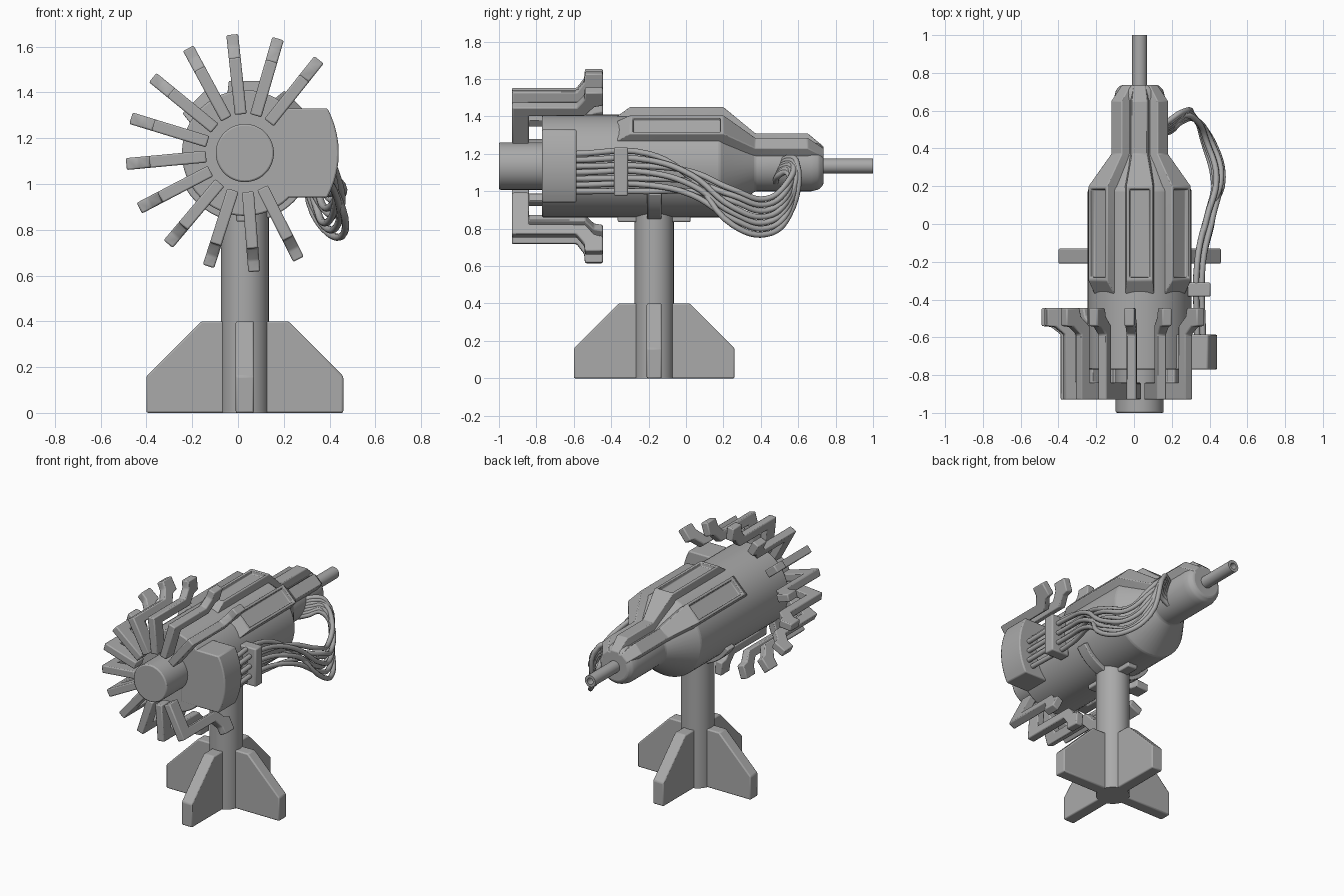
import bpy, bmesh
from math import sin, cos, pi, radians
from mathutils import Vector, Matrix

if "Cube" in bpy.data.objects:
    bpy.data.objects.remove(bpy.data.objects["Cube"])

grey = bpy.data.materials.new("plain_grey")
grey.use_nodes = True
grey.diffuse_color = (0.4, 0.4, 0.4, 1)
grey.node_tree.nodes["Principled BSDF"].inputs["Base Color"].default_value = (0.4, 0.4, 0.4, 1)

AXIS = Vector((0.03, 0, 1.135))      # barrel axis, running along y
POLE = Vector((0.03, -0.17, 0))      # stand axis, running along z


def finish(name, bm, bevel=0.0, matrix=Matrix()):
    bmesh.ops.recalc_face_normals(bm, faces=bm.faces)
    mesh = bpy.data.meshes.new(name)
    bm.to_mesh(mesh)
    bm.free()
    obj = bpy.data.objects.new(name, mesh)
    bpy.context.collection.objects.link(obj)
    mesh.materials.append(grey)
    obj.matrix_world = matrix
    if bevel:
        mod = obj.modifiers.new("Bevel", "BEVEL")
        mod.width, mod.segments, mod.limit_method = bevel, 2, "ANGLE"
    bpy.ops.object.select_all(action="DESELECT")
    obj.select_set(True)
    bpy.context.view_layer.objects.active = obj
    bpy.ops.object.shade_smooth_by_angle(angle=radians(32))
    return obj


def loft(name, rings, bevel=0.0, matrix=Matrix(), closed=True):
    """Skin a list of equal point rings and cap both ends."""
    bm = bmesh.new()
    loops = [[bm.verts.new(p) for p in ring] for ring in rings]
    n = len(loops[0])
    for a, b in zip(loops, loops[1:]):
        for i in range(n):
            bm.faces.new((a[i], a[(i + 1) % n], b[(i + 1) % n], b[i]))
    if closed:
        bm.faces.new(loops[0])
        bm.faces.new(loops[-1])
    return finish(name, bm, bevel, matrix)


def lathe(name, profile, bevel=0.0, sides=48):
    """Turn (y, radius) points around the barrel axis."""
    rings = [[(r * cos(2 * pi * i / sides), y, r * sin(2 * pi * i / sides))
              for i in range(sides)] for y, r in profile]
    return loft(name, rings, bevel, Matrix.Translation(AXIS))


def plate(name, outline, thickness, bevel, matrix):
    """Flat part: outline in local (x, z), thickness across local y."""
    rings = [[(a, s * thickness / 2, b) for a, b in outline] for s in (-1, 1)]
    return loft(name, rings, bevel, matrix)


def box(name, lo, hi, bevel=0.008):
    outline = [(lo[0], lo[2]), (hi[0], lo[2]), (hi[0], hi[2]), (lo[0], hi[2])]
    return plate(name, outline, hi[1] - lo[1], bevel,
                 Matrix.Translation((0, (lo[1] + hi[1]) / 2, 0)))


# Barrel, front hub and rear rod with a bored end
lathe("barrel", [(-0.77, 0.275), (0.18, 0.275), (0.37, 0.135), (0.67, 0.135),
                 (0.71, 0.125), (0.735, 0.1)], 0.008)
lathe("front_hub", [(-1, 0.127), (-0.75, 0.127)], 0.008)
lathe("rear_rod", [(0.7, 0.04), (1, 0.04), (1, 0.022), (0.93, 0.022)], sides=24)

# Raised ridges over the top of the barrel, each with a sunken slot
RIDGE = [(-0.37, 0.265, 0.075), (-0.3, 0.315, 0.07), (0.2, 0.315, 0.07),
         (0.37, 0.175, 0.04), (0.65, 0.175, 0.04), (0.735, 0.105, 0.03)]
for tilt in (-45, 0, 45):
    bm = bmesh.new()
    loops = [[bm.verts.new(p) for p in ((-w - 0.015, y, r * 0.55), (-w, y, r),
                                        (w, y, r), (w + 0.015, y, r * 0.55))]
             for y, r, w in RIDGE]
    for a, b in zip(loops, loops[1:]):
        for i in range(4):
            f = bm.faces.new((a[i], a[(i + 1) % 4], b[(i + 1) % 4], b[i]))
            if a is loops[1] and i == 1:
                top = f
    bm.faces.new(loops[0])
    bm.faces.new(loops[-1])
    bmesh.ops.recalc_face_normals(bm, faces=bm.faces)
    bmesh.ops.inset_individual(bm, faces=[top], thickness=0.022)
    bmesh.ops.inset_individual(bm, faces=[top], thickness=0.005, depth=-0.025)
    finish("top_ridge", bm, 0.005,
           Matrix.Translation(AXIS) @ Matrix.Rotation(radians(tilt), 4, "Y"))

# Prongs fanned around the front, open on the side housing
PRONG = [(-0.93, 0.17), (-0.84, 0.17), (-0.84, 0.36), (-0.54, 0.36), (-0.49, 0.42),
         (-0.445, 0.43), (-0.445, 0.52), (-0.54, 0.52), (-0.545, 0.47),
         (-0.585, 0.418), (-0.93, 0.418)]
for i in range(12):
    angle = radians(51.5 + 22.3 * i)
    turn = Matrix.Rotation(pi / 2 - angle, 4, "Y") @ Matrix.Rotation(pi / 2, 4, "Z")
    plate("prong", PRONG, 0.052, 0.007, Matrix.Translation(AXIS) @ turn)

# Side housing with a curved outer face
arc = [(0.03 + 0.41 * cos(t), 1.135 + 0.41 * sin(t))
       for t in (radians(-28.4 + 5.68 * k) for k in range(11))]
plate("side_housing", [(0.1, 0.94)] + arc + [(0.1, 1.33)], 0.185, 0.008,
      Matrix.Translation((0, -0.678, 0)))

# Cable clamp and the bundle of cables sagging to the nose
box("cable_clamp", (0.27, -0.385, 0.975), (0.405, -0.31, 1.235))
CABLES = 7
for i in range(CABLES):
    t = i / (CABLES - 1)
    z0 = 1.2 - 0.2 * t
    x0 = 0.335 + 0.03 * (i % 2)
    sag = 0.77 + 0.19 * ((i * 3) % CABLES) / (CABLES - 1)
    out = 0.47 - 0.05 * ((i * 2) % CABLES) / (CABLES - 1)
    path = [(x0, -0.6, z0), (x0, -0.2, z0), (x0 + 0.05, 0.03, 0.6 * z0 + 0.4 * sag + 0.04),
            (out, 0.25, sag + 0.05), (out - 0.05, 0.43, sag),
            (0.33, 0.55, sag + 0.1), (0.25, 0.59 - 0.05 * t, 1.16 - 0.06 * t),
            (0.19, 0.55 - 0.06 * t, 1.18 - 0.1 * t), (0.12, 0.5 - 0.02 * t, 1.15 - 0.1 * t)]
    curve = bpy.data.curves.new("cable", "CURVE")
    curve.dimensions = "3D"
    curve.bevel_depth, curve.bevel_resolution, curve.resolution_u = 0.016, 2, 6
    spline = curve.splines.new("BEZIER")
    spline.bezier_points.add(len(path) - 1)
    for point, co in zip(spline.bezier_points, path):
        point.co = co
        point.handle_left_type = point.handle_right_type = "AUTO"
    curve.materials.append(grey)
    bpy.context.collection.objects.link(bpy.data.objects.new("cable", curve))

# Cradle under the barrel: straight bar plus a curved strap
box("cradle_bar", (-0.008, -0.365, 0.835), (0.068, 0.025, 0.91))
strap = []
for k in range(17):
    a = radians(-60 + 7.5 * k)
    strap.append([(r * sin(a), y, -r * cos(a)) for r, y in
                  ((0.26, -0.038), (0.302, -0.038), (0.302, 0.038), (0.26, 0.038))])
loft("cradle_strap", strap, 0.006, Matrix.Translation(AXIS + Vector((0, -0.17, 0))))

# Stand: round pole with four clipped fins
loft("stand_pole", [[(0.105 * cos(2 * pi * i / 32), 0.105 * sin(2 * pi * i / 32), z)
                     for i in range(32)] for z in (0, 0.88)], 0, Matrix.Translation(POLE))
FIN = [(0, 0), (0.43, 0), (0.43, 0.16), (0.19, 0.4), (0, 0.4)]
for quarter in range(4):
    plate("stand_fin", FIN, 0.08, 0.008,
          Matrix.Translation(POLE) @ Matrix.Rotation(quarter * pi / 2, 4, "Z"))
